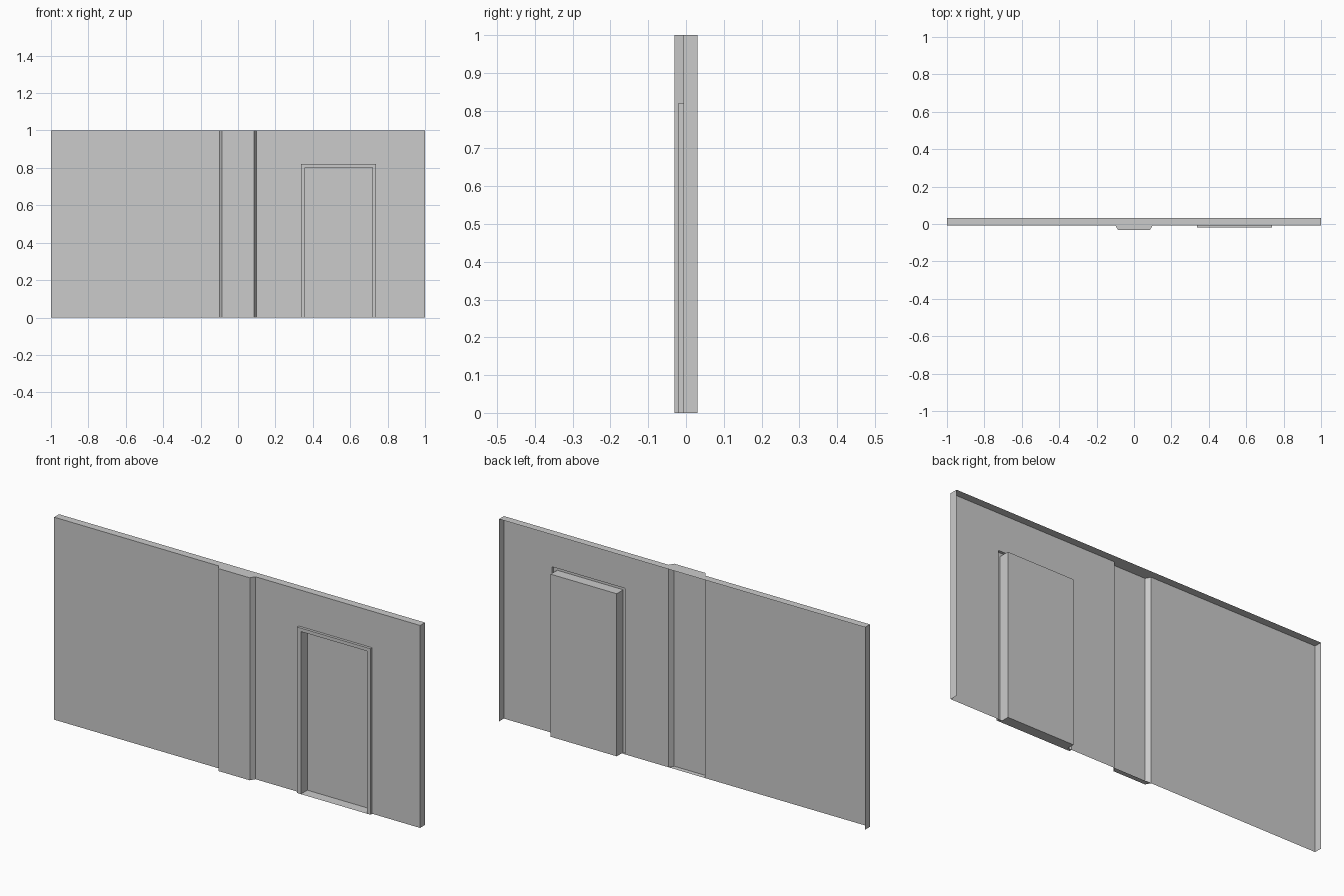
import bpy

if "Cube" in bpy.data.objects:
    bpy.data.objects.remove(bpy.data.objects["Cube"])

# Depth levels: open back edge, wall face, door frame face, pilaster face
BACK, WALL, FRAME, PIL = 0.031, -0.007, -0.020, -0.031
H = 1.0
# Door frame outline (outer and inner edges)
OX0, OX1, OZ = 0.337, 0.738, 0.82
IX0, IX1, IZ = 0.357, 0.718, 0.803


def make(name, faces):
    """Flat-shaded mesh from a list of polygons."""
    verts, index, polys = [], {}, []
    for face in faces:
        for p in face:
            if p not in index:
                index[p] = len(verts)
                verts.append(p)
        polys.append([index[p] for p in face])
    me = bpy.data.meshes.new(name)
    me.from_pydata(verts, [], polys)
    me.update()
    ob = bpy.data.objects.new(name, me)
    bpy.context.collection.objects.link(ob)
    return ob


def raise_profile(pts, z0=0.0, z1=H):
    """Vertical faces along an xy polyline; left to right faces the front."""
    return [[(*a, z0), (*b, z0), (*b, z1), (*a, z1)] for a, b in zip(pts, pts[1:])]


def cap(pts, z, up=True):
    """Horizontal face over an xy outline given counter-clockwise."""
    return [[(*p, z) for p in (pts if up else pts[::-1])]]


def rect(x0, x1, y0, y1):
    return [(x0, y0), (x1, y0), (x1, y1), (x0, y1)]


# Wall: thin front skin with returned ends and top, open at back and bottom
wall = raise_profile([(-1, BACK), (-1, WALL), (-0.1, WALL)])
wall += raise_profile([(0.1, WALL), (OX0, WALL)])
wall += raise_profile([(OX0, WALL), (OX1, WALL)], OZ)
wall += raise_profile([(OX1, WALL), (1, WALL), (1, BACK)])
wall += cap(rect(-1, 1, WALL, BACK), H)
make("wall", wall)

# Pilaster with chamfered sides, closed at top and bottom
pil = [(-0.1, WALL), (-0.086, PIL), (0.086, PIL), (0.1, WALL)]
make("pilaster", raise_profile(pil) + cap(pil, H) + cap(pil, 0, False))


def arch(x0, x1, z, y):
    return [(x0, y, 0.0), (x0, y, z), (x1, y, z), (x1, y, 0.0)]


# Door frame and recess: loft the arch outwards, across and back in
rings = [arch(OX0, OX1, OZ, WALL), arch(OX0, OX1, OZ, FRAME),
         arch(IX0, IX1, IZ, FRAME), arch(IX0, IX1, IZ, BACK)]
frame = []
for r, s in zip(rings, rings[1:]):
    for i in range(3):
        frame.append([r[i], s[i], s[i + 1], r[i + 1]])
frame += cap(rect(OX0, IX0, FRAME, WALL), 0, False)
frame += cap(rect(IX1, OX1, FRAME, WALL), 0, False)
make("door_frame", frame)

# Door panel at the back of the recess, with its threshold
make("door_panel", raise_profile([(IX0, BACK), (IX1, BACK)], 0, IZ))
make("threshold", cap(rect(IX0, IX1, FRAME, BACK), 0))
